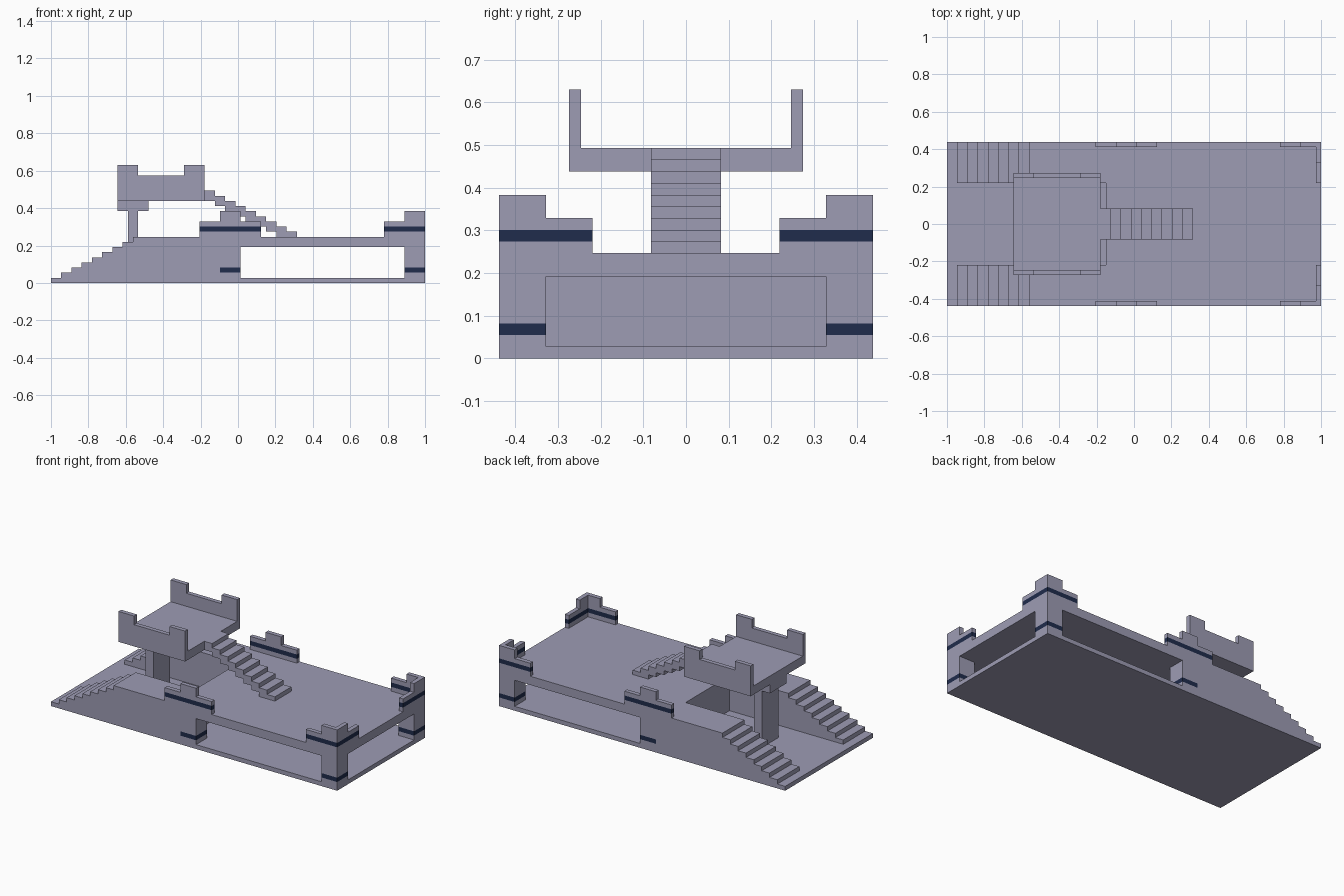
import bpy, bmesh

cube = bpy.data.objects.get("Cube")
if cube:
    bpy.data.objects.remove(cube, do_unlink=True)

U = 2 / 73          # building module; x counted from the stair end, y from the middle


def make_material(name, rgb):
    m = bpy.data.materials.new(name)
    m.use_nodes = True
    m.diffuse_color = (*rgb, 1)
    m.node_tree.nodes["Principled BSDF"].inputs["Base Color"].default_value = (*rgb, 1)
    return m


STONE = make_material("lavender grey", (0.337, 0.332, 0.456))
NAVY = make_material("dark navy", (0.014, 0.025, 0.072))


def prism(bm, profile, y0, y1, mat=0):
    """Extrude an (x, z) outline in modules from y0 to y1."""
    face = bm.faces.new([bm.verts.new((x * U - 1, y0 * U, z * U)) for x, z in profile])
    ext = bmesh.ops.extrude_face_region(bm, geom=[face])["geom"]
    verts = [g for g in ext if isinstance(g, bmesh.types.BMVert)]
    bmesh.ops.translate(bm, verts=verts, vec=(0, (y1 - y0) * U, 0))
    faces = {f for v in verts for f in v.link_faces} | {face}
    for f in faces:
        f.material_index = mat
    bmesh.ops.recalc_face_normals(bm, faces=list(faces))


def box(bm, x0, x1, y0, y1, z0, z1, mat=0):
    prism(bm, [(x0, z0), (x1, z0), (x1, z1), (x0, z1)], y0, y1, mat)


def finish(name, bm, mirror=False):
    me = bpy.data.meshes.new(name)
    bm.to_mesh(me)
    bm.free()
    me.materials.append(STONE)
    me.materials.append(NAVY)
    ob = bpy.data.objects.new(name, me)
    bpy.context.collection.objects.link(ob)
    if mirror:
        mod = ob.modifiers.new("Mirror", "MIRROR")
        mod.use_axis = (False, True, False)
        mod.use_clip = False
        mod.use_mirror_merge = False


def boxes(name, parts, mirror=False):
    bm = bmesh.new()
    for p in parts:
        box(bm, *p)
    finish(name, bm, mirror)


def banded(x0, x1, y0, y1, z0, b0, b1, z1):
    """Stack of boxes with a navy course between b0 and b1."""
    return [(x0, x1, y0, y1, z0, b0), (x0, x1, y0, y1, b0, b1, 1), (x0, x1, y0, y1, b1, z1)]


# Ground slab, deck and the wall closing the space under it
boxes("ground_slab", [(0, 73, -16, 16, 0, 1)])
boxes("deck", [(31, 73, -16, 16, 7, 9)])
boxes("under_deck_wall", [(31, 33, -16, 16, 1, 7)])

# Stair wings on both sides of the entry court
profile = [(2, 1)]
for i in range(8):
    profile += [(2 + 2 * i, 2 + i), (4 + 2 * i, 2 + i)]
profile[-1] = (31, 9)
profile.append((31, 1))
bm = bmesh.new()
prism(bm, profile, 8, 16)
finish("entry_stairs", bm, True)

# Deck pillars with a navy course
for name, x in (("corner_pillar", 69), ("middle_pillar", 33)):
    boxes(name, banded(x, x + 4, 12, 16, 1, 2, 3, 7), True)

# Stepped parapets
boxes("middle_parapet", banded(29, 41, 15, 16, 9, 10, 11, 12)
      + [(33, 37, 15, 16, 12, 14)], True)
boxes("corner_parapet", banded(65, 73, 15, 16, 9, 10, 11, 12)
      + [(69, 73, 15, 16, 12, 14)]
      + banded(72, 73, 8, 15, 9, 10, 11, 12)
      + [(72, 73, 12, 15, 12, 14)], True)

# Tower: column, capital, platform and notched side rails
boxes("tower_column", [(15, 17, -3, 3, 1, 14)])
boxes("tower_capital", [(13, 19, -3, 3, 14, 16)])
boxes("tower_platform", [(13, 30, -10, 10, 16, 18)])
bm = bmesh.new()
prism(bm, [(13, 18), (30, 18), (30, 23), (26, 23), (26, 21), (17, 21), (17, 23), (13, 23)], 9, 10)
finish("tower_rail", bm, True)

# Flight from the platform down to the deck
top, under = [], []
for i in range(9):
    x, z = 30 + 2 * i, 18 - i
    top += [(x, z), (x + 2, z)]
    if i < 7:
        under += [(x, z - 2), (x + 2, z - 2)]
under += [(44, 9), (48, 9)]
bm = bmesh.new()
prism(bm, top + under[::-1], -3, 3)
finish("tower_stairs", bm)
